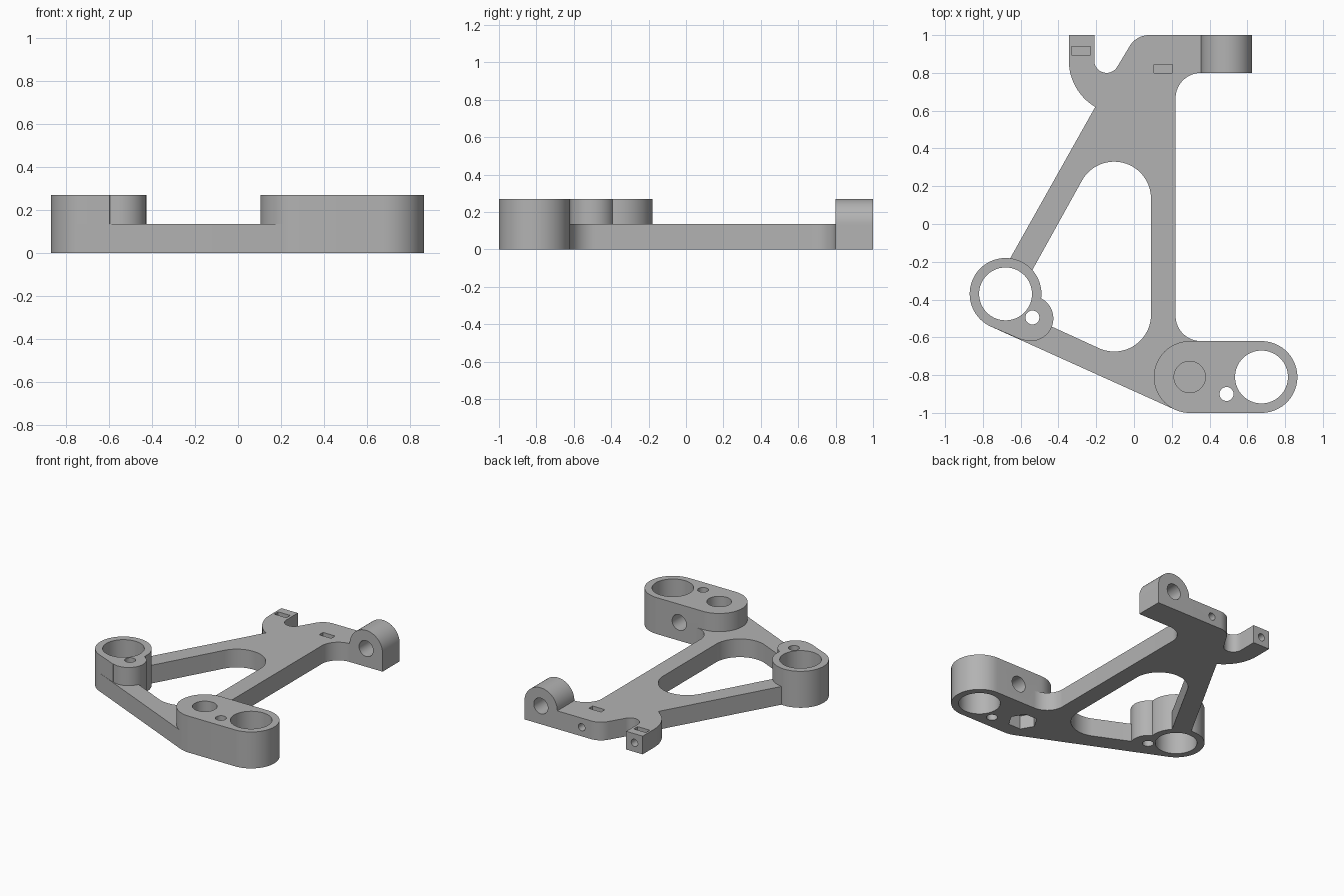
import bpy, bmesh
from math import cos, sin, radians

if "Cube" in bpy.data.objects:
    bpy.data.objects.remove(bpy.data.objects["Cube"], do_unlink=True)

grey = bpy.data.materials.new("matte grey")
grey.use_nodes = True
grey.diffuse_color = (0.45, 0.45, 0.45, 1)
grey.node_tree.nodes["Principled BSDF"].inputs["Base Color"].default_value = grey.diffuse_color

PLATE, TALL = 0.135, 0.27


def arc(cx, cy, r, a0, a1, n=20):
    """Points along an arc, angles in degrees."""
    return [(cx + r * cos(radians(a0 + (a1 - a0) * i / n)),
             cy + r * sin(radians(a0 + (a1 - a0) * i / n))) for i in range(n + 1)]


def circle(cx, cy, r, n=64):
    return arc(cx, cy, r, 0, 360, n)[:-1]


def rect(x0, x1, y0, y1):
    return [(x0, y0), (x1, y0), (x1, y1), (x0, y1)]


def prism(name, pts, lo, hi, axis="z"):
    """Extrude a closed profile along z (profile in xy) or y (profile in xz)."""
    bm = bmesh.new()
    put = (lambda a, b, h: (a, b, h)) if axis == "z" else (lambda a, b, h: (a, h, b))
    face = bm.faces.new([bm.verts.new(put(a, b, lo)) for a, b in pts])
    ext = bmesh.ops.extrude_face_region(bm, geom=[face])["geom"]
    step = (0, 0, hi - lo) if axis == "z" else (0, hi - lo, 0)
    bmesh.ops.translate(bm, vec=step, verts=[g for g in ext if isinstance(g, bmesh.types.BMVert)])
    bmesh.ops.recalc_face_normals(bm, faces=bm.faces)
    mesh = bpy.data.meshes.new(name)
    bm.to_mesh(mesh)
    bm.free()
    mesh.materials.append(grey)
    obj = bpy.data.objects.new(name, mesh)
    bpy.context.collection.objects.link(obj)
    return obj


def combine(base, other, operation):
    """Apply a boolean and remove the helper."""
    mod = base.modifiers.new(operation, "BOOLEAN")
    mod.operation, mod.solver, mod.object = operation, "EXACT", other
    bpy.context.view_layer.objects.active = base
    bpy.ops.object.modifier_apply(modifier=mod.name)
    bpy.data.objects.remove(other, do_unlink=True)


# Flat frame with the hook at the back
outline = [(-0.345, 1), (-0.21, 1)]
outline += arc(-0.145, 0.865, 0.065, 180, 330)
outline += arc(0.08, 0.88, 0.12, 150, 90)
outline += [(0.40, 1), (0.40, 0.8)]
outline += arc(0.355, 0.665, 0.135, 90, 180)
outline += arc(0.355, -0.485, 0.135, 180, 270)
outline += [(0.355, -0.70), (0.295, -0.81), (0.217, -0.983), (-0.758, -0.543),
            (-0.68, -0.37), (-0.68, -0.225), (-0.205, 0.62)]
outline += arc(-0.06, 0.865, 0.285, 239.5, 180)[1:]
bracket = prism("bracket_frame", outline, 0, PLATE)

# Triangular window
window = arc(-0.105, 0.135, 0.195, 0, 150.6, 32) + [(-0.59, -0.337), (-0.595, -0.47)]
window += arc(-0.105, -0.48, 0.195, 245.8, 360, 32)
combine(bracket, prism("window_cutter", window, -0.1, 0.4), "DIFFERENCE")

# Tall bosses and the round-topped lug
slot = arc(0.295, -0.81, 0.19, 90, 270, 36) + arc(0.675, -0.81, 0.19, -90, 90, 36)
web = [(-0.758, -0.543), (-0.597, -0.612), (-0.547, -0.50), (-0.68, -0.37)]
lug = [(0.355, 0), (0.625, 0)] + arc(0.49, 0.135, 0.135, 0, 180, 40)
for part in (prism("front_boss", slot, 0, TALL),
             prism("side_boss", circle(-0.68, -0.37, 0.19), 0, TALL),
             prism("small_boss", circle(-0.547, -0.50, 0.12), 0, TALL),
             prism("boss_web", web, 0, TALL),
             prism("lug", lug, 0.8, 1, "y")):
    combine(bracket, part, "UNION")

# Vertical bores, pockets and nut slots: profile, bottom, top
for pts, lo, hi in (
        (circle(-0.68, -0.37, 0.14), -0.1, 0.4),
        (circle(0.675, -0.81, 0.14), -0.1, 0.4),
        (circle(-0.538, -0.495, 0.037, 32), -0.1, 0.4),
        (circle(0.49, -0.90, 0.037, 32), -0.1, 0.4),
        (circle(0.295, -0.81, 0.083, 48), 0.16, 0.4),
        (circle(0.295, -0.81, 0.10, 6), -0.1, 0.10),
        (rect(-0.33, -0.23, 0.895, 0.94), 0.03, 0.4),
        (rect(0.105, 0.205, 0.80, 0.845), 0.03, 0.4)):
    combine(bracket, prism("bore_cutter", pts, lo, hi), "DIFFERENCE")

# Horizontal holes: x, z, radius, start, end
for x, z, r, lo, hi in (
        (0.49, 0.135, 0.058, 0.7, 1.1),
        (0.49, 0.135, 0.058, -0.78, -0.55),
        (-0.278, 0.067, 0.027, 0.85, 1.1),
        (0.155, 0.067, 0.027, 0.75, 1.1)):
    combine(bracket, prism("cross_cutter", circle(x, z, r, 40), lo, hi, "y"), "DIFFERENCE")

# Smooth curved walls, keep sharp edges
bpy.ops.object.select_all(action="DESELECT")
bracket.select_set(True)
bpy.context.view_layer.objects.active = bracket
bpy.ops.object.shade_smooth_by_angle(angle=radians(30))
